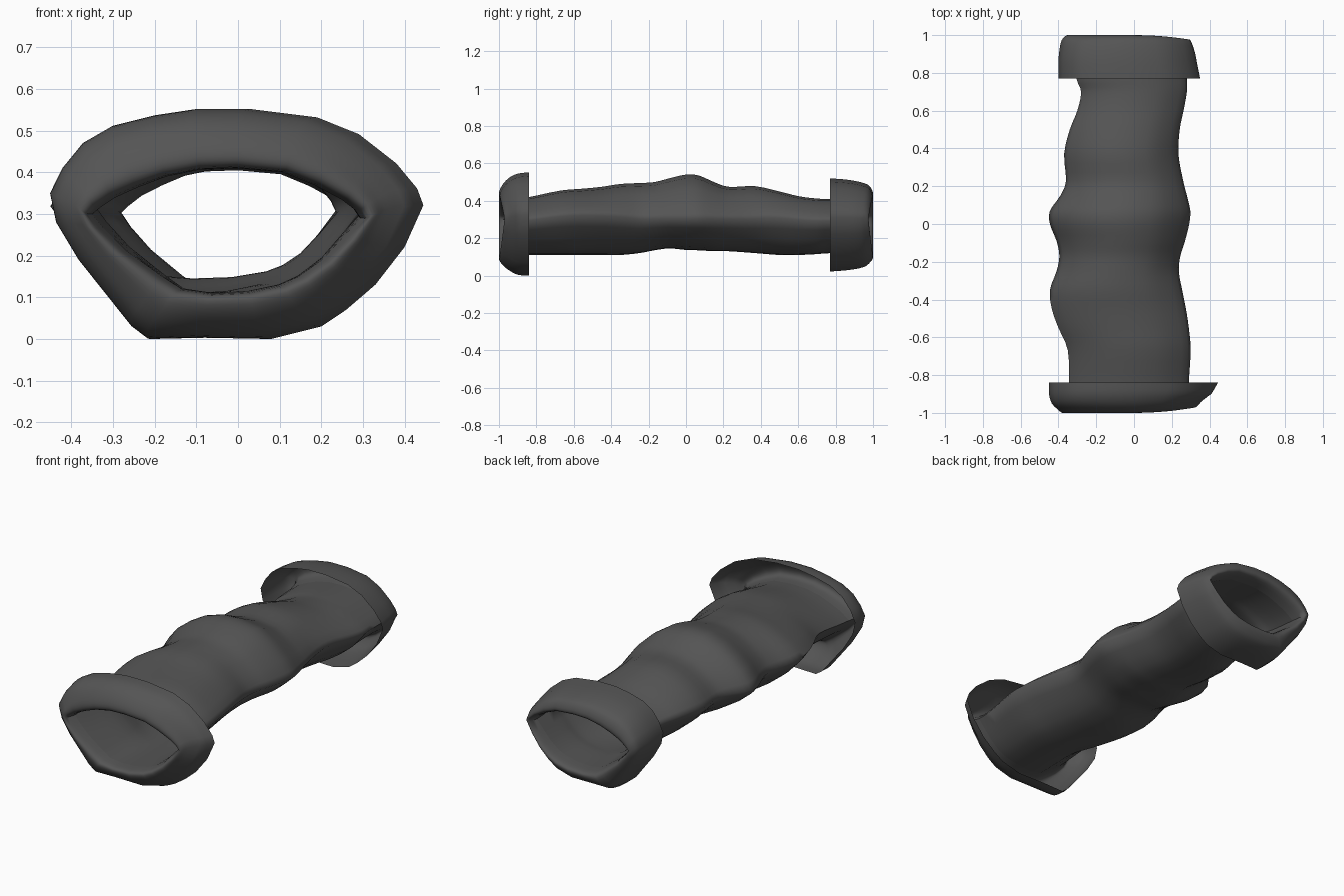
import bpy, bmesh, math

mat = bpy.data.materials.new("dark_grey_rubber")
mat.diffuse_color = (0.09, 0.09, 0.09, 1)

# Collar outline and sleeve outline (x, z), matched point for point
COLLAR = [(-.45, .35), (-.42, .41), (-.37, .47), (-.30, .51), (-.2, .535), (-.1, .55),
          (.03, .55), (.19, .53), (.29, .49), (.38, .42), (.43, .36), (.445, .32),
          (.40, .22), (.33, .13), (.26, .07), (.2, .03), (.08, 0), (-.08, .003),
          (-.21, 0), (-.25, .03), (-.38, .19), (-.435, .28)]
LENS = [(-.36, .30), (-.34, .315), (-.30, .34), (-.24, .365), (-.17, .39), (-.08, .407),
        (.01, .41), (.13, .40), (.21, .37), (.28, .335), (.315, .31), (.33, .29),
        (.28, .24), (.23, .19), (.17, .15), (.12, .13), (.04, .115), (-.05, .11),
        (-.13, .12), (-.18, .15), (-.27, .21), (-.33, .265)]


def unit(pts):
    xs, zs = [p[0] for p in pts], [p[1] for p in pts]
    return [((x - min(xs)) / (max(xs) - min(xs)), (z - min(zs)) / (max(zs) - min(zs)))
            for x, z in pts]


COLLAR, LENS = unit(COLLAR), unit(LENS)

# Rings: y, left x, right x, bottom z, top z, share of collar outline
FRONT = [(-.84, -.45, .445, 0, .552, 1), (-.90, -.45, .41, .005, .545, 1),
         (-.95, -.435, .375, .03, .52, .9), (-.985, -.40, .345, .06, .48, .7),
         (-1.0, -.38, .325, .09, .44, .4), (-.985, -.365, .31, .105, .415, .1),
         (-.93, -.35, .295, .11, .41, 0)]
SLEEVE = [(-.93, -.35, .295, .11, .41, 0), (-.84, -.345, .29, .11, .42, 0),
          (-.67, -.35, .30, .11, .455, 0), (-.55, -.40, .29, .11, .465, .05),
          (-.45, -.435, .275, .11, .475, .1), (-.35, -.445, .255, .11, .49, .15),
          (-.25, -.41, .237, .12, .495, .2), (-.17, -.395, .245, .135, .50, .2),
          (-.09, -.41, .27, .145, .52, .2), (0, -.445, .292, .137, .54, .2),
          (.07, -.445, .298, .135, .535, .2), (.15, -.39, .28, .13, .50, .2),
          (.23, -.36, .26, .13, .475, .2), (.37, -.37, .235, .12, .478, .2),
          (.5, -.34, .242, .11, .45, .15), (.6, -.30, .262, .11, .425, .1),
          (.70, -.28, .28, .115, .412, .05), (.77, -.305, .28, .12, .41, 0),
          (.92, -.32, .275, .12, .405, 0)]
BACK = [(.92, -.32, .275, .12, .405, 0), (.98, -.335, .285, .115, .415, .1),
        (1.0, -.35, .295, .10, .435, .4), (.985, -.375, .305, .07, .475, .7),
        (.95, -.39, .315, .045, .495, .9), (.87, -.40, .33, .03, .512, 1),
        (.77, -.40, .35, .022, .52, 1)]


def smooth_rings(rings, steps=3):
    """Catmull-Rom interpolation between rings."""
    out = []
    for i in range(len(rings) - 1):
        a, b, c, d = (rings[max(i - 1, 0)], rings[i], rings[i + 1],
                      rings[min(i + 2, len(rings) - 1)])
        for s in range(steps):
            t = s / steps
            out.append([.5 * (2 * q + (r - p) * t + (2 * p - 5 * q + 4 * r - w) * t * t
                              + (3 * q - p - 3 * r + w) * t ** 3)
                        for p, q, r, w in zip(a, b, c, d)])
    return out + [rings[-1]]


def loft(name, rings):
    bm = bmesh.new()
    rows = []
    for y, xl, xr, zb, zt, k in smooth_rings(rings):
        row = []
        # Side edges level out at z = 0.31 around the middle of the grip
        m = .62
        level = max(0, min(1, (.6 - abs(y - .05)) / .3))
        mid = m + ((.31 - zb) / (zt - zb) - m) * level
        for (cu, cv), (lu, lv) in zip(COLLAR, LENS):
            x = xl + (xr - xl) * (lu + (cu - lu) * k)
            v = lv + (cv - lv) * k
            v = mid * v / m if v < m else mid + (1 - mid) * (v - m) / (1 - m)
            z = zb + (zt - zb) * v
            # Rim is scooped back slightly on the right side
            pull = .03 * max(0, x / .33) ** 2 * max(0, min(1, (abs(y) - .9) / .08))
            row.append(bm.verts.new((x, y - math.copysign(pull, y), max(z, 0))))
        rows.append(row)
    n = len(LENS)
    for a, b in zip(rows, rows[1:]):
        for j in range(n):
            bm.faces.new((a[j], a[(j + 1) % n], b[(j + 1) % n], b[j]))
    for f in bm.faces:
        f.smooth = True
    me = bpy.data.meshes.new(name)
    bm.to_mesh(me)
    bm.free()
    me.materials.append(mat)
    ob = bpy.data.objects.new(name, me)
    bpy.context.collection.objects.link(ob)
    bpy.ops.object.select_all(action='DESELECT')
    ob.select_set(True)
    bpy.context.view_layer.objects.active = ob
    bpy.ops.object.shade_smooth_by_angle(angle=math.radians(75))


loft("front_collar", FRONT)
loft("grip_sleeve", SLEEVE)
loft("back_collar", BACK)
